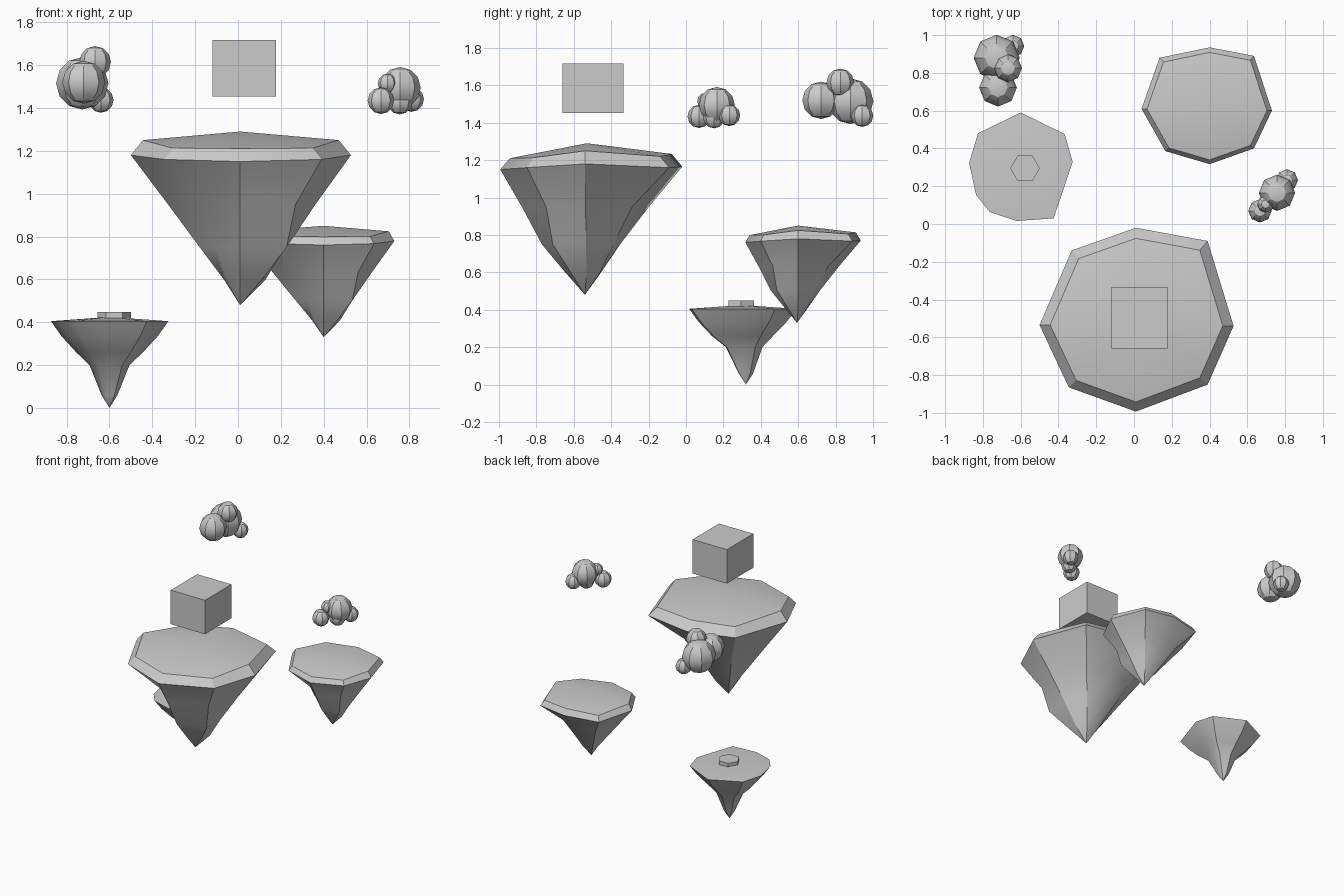
import bpy, bmesh
from math import radians
from mathutils import Vector

if "Cube" in bpy.data.objects:
    bpy.data.objects.remove(bpy.data.objects["Cube"])


def finish(name, bm, angle=30):
    bmesh.ops.recalc_face_normals(bm, faces=bm.faces[:])
    me = bpy.data.meshes.new(name)
    bm.to_mesh(me)
    bm.free()
    ob = bpy.data.objects.new(name, me)
    bpy.context.collection.objects.link(ob)
    bpy.ops.object.select_all(action='DESELECT')
    ob.select_set(True)
    bpy.context.view_layer.objects.active = ob
    if angle:
        bpy.ops.object.shade_smooth_by_angle(angle=radians(angle))
    return ob


def stack(name, apex, rings, tip):
    """Skin rings from a top point down to a bottom point."""
    bm = bmesh.new()
    top, bottom = bm.verts.new(apex), bm.verts.new(tip)
    rows = [[bm.verts.new(p) for p in ring] for ring in rings]
    n = len(rows[0])
    for i in range(n):
        j = (i + 1) % n
        bm.faces.new((top, rows[0][i], rows[0][j]))
        for a, b in zip(rows, rows[1:]):
            bm.faces.new((a[i], b[i], b[j], a[j]))
        bm.faces.new((rows[-1][i], bottom, rows[-1][j]))
    return finish(name, bm)


# Shared bevelled island shape: columns run clockwise from the back
OUTER_DROP = [.125, .13, .11, .13, .14, .13, .11, .13]
INNER_DROP = [.057, .07, .04, .077, .08, .077, .04, .07]
UNDERSIDE = [
    (.34, [.65, .55, .68, .68, .75, .52, .66, .60]),
    (.54, [.35, .32, .41, .57, .52, .33, .37, .35]),
    (.69, [.15, .16, .23, .27, .25, .18, .15, .16]),
]


def island(name, centre, outline, inset, s, depth):
    cx, cy, cz = centre
    rings = [
        [(cx + x * inset, cy + y * inset, cz - d * s) for (x, y), d in zip(outline, INNER_DROP)],
        [(cx + x, cy + y, cz - d * s) for (x, y), d in zip(outline, OUTER_DROP)],
    ]
    for drop, scales in UNDERSIDE:
        rings.append([(cx + x * k, cy + y * k, cz - drop * s) for (x, y), k in zip(outline, scales)])
    stack(name, centre, rings, (cx, cy - .01 * s, cz - depth))


island("large_island", (.01, -.53, 1.29),
       [(0, .51), (.38, .44), (.517, -.01), (.38, -.32), (0, -.463),
        (-.355, -.335), (-.51, -.005), (-.34, .39)], .89, 1, .81)
island("medium_island", (.4, .6, .85),
       [(0, .335), (.235, .29), (.33, 0), (.235, -.2), (0, -.283),
        (-.234, -.214), (-.36, .01), (-.265, .28)], .92, .64, .52)

# Small island with a flat top and a narrow root
outline = [(0, .29), (.233, .176), (.275, .03), (.175, -.27), (-.02, -.284),
           (-.163, -.237), (-.236, -.147), (-.273, .023), (-.226, .18)]
c = Vector((-.6, .3))
rings = [[(c.x + x * k, c.y + y * k + dy, z) for x, y in outline]
         for z, k, dy in ((.405, 1, 0), (.335, .82, 0), (.26, .57, 0),
                          (.20, .34, .01), (.06, .135, .02))]
stack("small_island", (c.x, c.y, .425), rings, (-.6, .32, 0))

# Hexagonal plinth on the small island
bpy.ops.mesh.primitive_cylinder_add(vertices=6, radius=.078, depth=.045,
                                    location=(-.577, .295, .426),
                                    rotation=(0, 0, radians(30)))
bpy.context.object.name = "hex_plinth"

# Floating block above the large island
bpy.ops.mesh.primitive_cube_add(size=1, location=(.029, -.497, 1.585))
bpy.context.object.name = "floating_block"
bpy.context.object.scale = (.296, .325, .265)


def cloud(name, puffs):
    bm = bmesh.new()
    for x, y, z, r in puffs:
        new = bmesh.ops.create_uvsphere(bm, u_segments=8, v_segments=6, radius=r)["verts"]
        bmesh.ops.translate(bm, verts=new, vec=(x, y, z))
    finish(name, bm)


# Clouds of low-poly puffs
cloud("left_cloud", [(-.727, .88, 1.515, .122), (-.72, .722, 1.52, .1),
                     (-.667, .825, 1.615, .074), (-.64, .942, 1.437, .059)])
cloud("right_cloud", [(.757, .165, 1.495, .096), (.81, .232, 1.44, .058),
                      (.667, .07, 1.434, .062), (.697, .105, 1.515, .045),
                      (.755, .15, 1.43, .06)])
